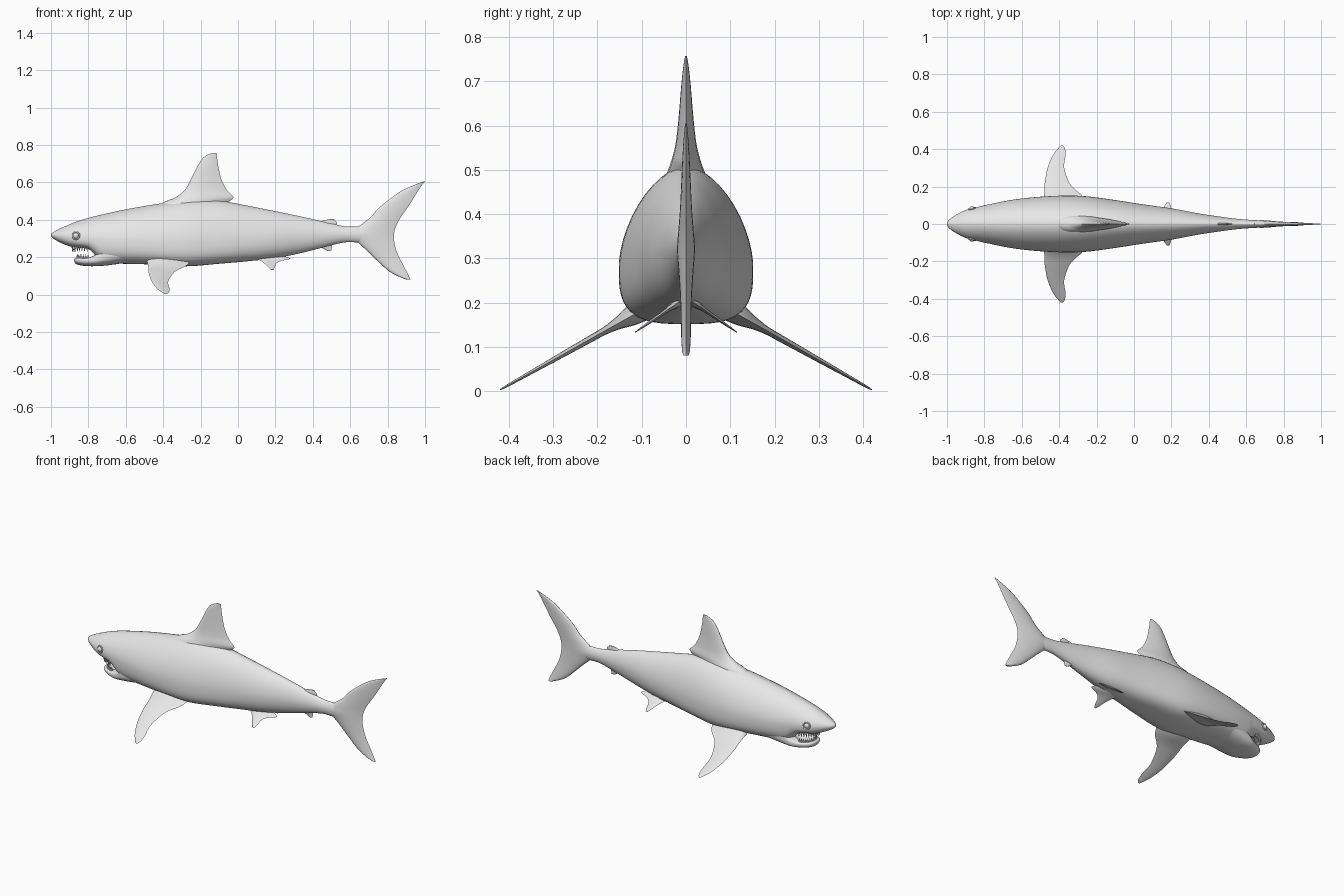
import bpy, bmesh, math
from mathutils import Matrix, Vector

if "Cube" in bpy.data.objects:
    bpy.data.objects.remove(bpy.data.objects["Cube"])

grey = bpy.data.materials.new("shark grey")
grey.diffuse_color = (0.8, 0.8, 0.8, 1)
grey.use_nodes = True
grey.node_tree.nodes["Principled BSDF"].inputs["Base Color"].default_value = grey.diffuse_color


def finish(name, bm, mirror=False, angle=50):
    bmesh.ops.recalc_face_normals(bm, faces=bm.faces[:])
    me = bpy.data.meshes.new(name)
    bm.to_mesh(me)
    bm.free()
    me.materials.append(grey)
    ob = bpy.data.objects.new(name, me)
    bpy.context.collection.objects.link(ob)
    bpy.context.view_layer.objects.active = ob
    ob.select_set(True)
    bpy.ops.object.shade_smooth_by_angle(angle=math.radians(angle))
    ob.select_set(False)
    if mirror:
        ob.modifiers.new("mirror", "MIRROR").use_axis = (False, True, False)
    return ob


def smooth_rows(rows, k):
    """Catmull-Rom interpolation through rows of numbers."""
    out = []
    for i in range(len(rows) - 1):
        p0, p1, p2 = rows[max(i - 1, 0)], rows[i], rows[i + 1]
        p3 = rows[min(i + 2, len(rows) - 1)]
        for j in range(k):
            t = j / k
            out.append([b + 0.5 * t * (c - a + t * (2*a - 5*b + 4*c - d + t * (3*(b - c) + d - a)))
                        for a, b, c, d in zip(p0, p1, p2, p3)])
    return out + [list(rows[-1])]


def loft(name, rings, mirror=False):
    bm = bmesh.new()
    vr = [[bm.verts.new(p) for p in ring] for ring in rings]
    n = len(vr[0])
    for a, b in zip(vr, vr[1:]):
        for i in range(n):
            bm.faces.new((a[i], a[(i + 1) % n], b[(i + 1) % n], b[i]))
    bm.faces.new(vr[0])
    bm.faces.new(vr[-1])
    return finish(name, bm, mirror)


def hull(name, rows, upper_power, k=5, n=48):
    """Rows: x, top, bottom, height of widest point, half width, lower roundness."""
    rings = []
    for x, top, bot, mid, w, power in smooth_rows(rows, k):
        ring = []
        for i in range(n):
            a = 2 * math.pi * (i + 0.5) / n
            c, s = math.cos(a), math.sin(a)
            e = 2 / (upper_power if s > 0 else power)
            h = top - mid if s > 0 else mid - bot
            ring.append((x, math.copysign(max(w, 0.001) * abs(c) ** e, c),
                         mid + math.copysign(h * abs(s) ** e, s)))
        rings.append(ring)
    return loft(name, rings)


def fin(name, rows, place, mirror=False, n=20):
    """Rows: span, leading x, trailing x, half thickness."""
    rings = []
    for s, le, te, th in smooth_rows(rows, 5):
        ring = []
        for i in range(n):
            a = 2 * math.pi * i / n
            t = (1 - math.cos(a)) / 2
            ring.append(place(le + (te - le) * t, s,
                              1.25 * max(th, 0.001) * math.sin(a) * math.sqrt(1.02 - t)))
        rings.append(ring)
    return loft(name, rings, mirror)


# Body
body = hull("body", [
    (-1.0, .325, .312, .319, .006, 2), (-.985, .336, .298, .318, .026, 2),
    (-.95, .354, .278, .315, .05, 2.2), (-.90, .376, .258, .31, .075, 2.5),
    (-.85, .395, .25, .305, .088, 2.8), (-.80, .41, .24, .30, .1, 2.8),
    (-.765, .419, .208, .297, .107, 2.8), (-.72, .43, .172, .292, .117, 2.8),
    (-.62, .452, .165, .285, .134, 2.8), (-.50, .474, .162, .28, .146, 3),
    (-.37, .494, .154, .28, .152, 3.2), (-.25, .508, .152, .28, .148, 3.2),
    (-.10, .503, .165, .285, .128, 3), (.05, .476, .178, .295, .105, 2.6),
    (.20, .446, .195, .305, .084, 2.3), (.35, .415, .225, .315, .056, 2.1),
    (.50, .38, .264, .32, .034, 2), (.58, .364, .28, .321, .025, 2),
    (.66, .362, .28, .321, .02, 2), (.75, .345, .297, .321, .014, 2)], 1.75)

# Lower jaw
jaw = hull("lower_jaw", [
    (-.877, .19, .18, .185, .018, 2), (-.868, .196, .165, .185, .042, 2),
    (-.84, .196, .156, .183, .064, 2.3), (-.80, .198, .152, .183, .083, 2.5),
    (-.76, .215, .152, .188, .098, 2.6), (-.70, .26, .156, .21, .108, 2.7),
    (-.60, .30, .17, .24, .12, 2.8)], 3.5)

# Mouth cavity cut into head and jaw
bm = bmesh.new()
bmesh.ops.create_uvsphere(bm, u_segments=32, v_segments=16, radius=1,
                          matrix=Matrix.Translation((-.80, 0, .222)) @ Matrix.Diagonal((.068, .06, .042, 1)))
cutter = finish("mouth_cutter", bm)
for ob in (body, jaw):
    mod = ob.modifiers.new("mouth", "BOOLEAN")
    mod.operation, mod.solver, mod.object = "DIFFERENCE", "EXACT", cutter
    bpy.context.view_layer.objects.active = ob
    ob.select_set(True)
    bpy.ops.object.modifier_apply(modifier="mouth")
    bpy.ops.object.shade_smooth_by_angle(angle=math.radians(45))
    ob.select_set(False)
bpy.data.objects.remove(cutter)


# Teeth in two arcs
def teeth(name, rx, ry, z, height, count):
    bm = bmesh.new()
    for i in range(count):
        a = math.radians(-80 + 160 * i / (count - 1))
        m = Matrix.Translation((-.79 - rx * math.cos(a), ry * math.sin(a), z))
        if height < 0:
            m = m @ Matrix.Rotation(math.pi, 4, "X")
        bmesh.ops.create_cone(bm, cap_ends=True, segments=6, radius1=.007, radius2=.0005,
                              depth=abs(height), matrix=m)
    finish(name, bm, angle=30)


teeth("upper_teeth", .095, .072, .245, -.034, 19)
teeth("lower_teeth", .07, .062, .203, .026, 17)

# Eyes with raised lids
bm = bmesh.new()
bmesh.ops.create_uvsphere(bm, u_segments=20, v_segments=12, radius=.017,
                          matrix=Matrix.Translation((-.866, -.077, .315)))
finish("eye", bm, mirror=True)
axis = Vector((-.25, -.95, .1)).normalized().to_track_quat("Z", "Y").to_matrix()
lid = []
for i in range(25):
    a = 2 * math.pi * i / 24
    ring = []
    for j in range(8):
        b = 2 * math.pi * j / 8
        r = .019 + .004 * math.cos(b)
        ring.append(Vector((-.866, -.083, .315)) + axis @ Vector(
            (r * math.cos(a), r * math.sin(a), .004 * math.sin(b))))
    lid.append(ring)
loft("eyelid", lid, mirror=True)


def upright(x, s, off):
    return (x, off, s)


# Fins on the centre line
fin("dorsal_fin", [
    (.44, -.46, -.07, .062), (.49, -.405, -.055, .045), (.52, -.335, -.024, .034),
    (.56, -.285, -.06, .024), (.62, -.25, -.09, .017), (.69, -.215, -.106, .011),
    (.735, -.183, -.112, .006), (.757, -.14, -.115, .002)], upright)
fin("tail_fin", [
    (.08, .903, .922, .006), (.092, .87, .917, .009), (.123, .81, .902, .011),
    (.176, .75, .874, .012), (.225, .70, .85, .014), (.28, .64, .836, .018),
    (.32, .60, .834, .021), (.36, .64, .843, .018), (.41, .705, .868, .014),
    (.47, .76, .91, .011), (.55, .866, .96, .007), (.585, .94, .983, .004),
    (.605, .992, 1.0, .002)], upright)
fin("second_dorsal_fin", [
    (.36, .40, .52, .012), (.385, .425, .53, .007), (.396, .455, .515, .004),
    (.403, .49, .515, .002)], upright)
fin("anal_fin", [
    (.28, .42, .50, .012), (.255, .44, .502, .007), (.243, .462, .50, .004),
    (.234, .478, .498, .002)], upright)

# Paired fins, mirrored
fin("pectoral_fin", [
    (.07, -.49, -.25, .03), (.12, -.485, -.26, .024), (.155, -.48, -.28, .014),
    (.185, -.478, -.315, .009), (.22, -.477, -.345, .008), (.30, -.462, -.373, .006),
    (.37, -.432, -.366, .004), (.405, -.405, -.37, .003), (.42, -.392, -.38, .001)],
    lambda x, s, off: (x, s + off * .49, .155 - (s - .15) * .563 + off * .87), mirror=True)
fin("pelvic_fin", [
    (.015, .09, .26, .012), (.03, .10, .28, .008), (.045, .12, .235, .005),
    (.065, .14, .205, .004), (.09, .158, .198, .003), (.115, .176, .19, .001)],
    lambda x, s, off: (x, s + off * .57, .195 - (s - .025) * .69 + off * .82), mirror=True)
